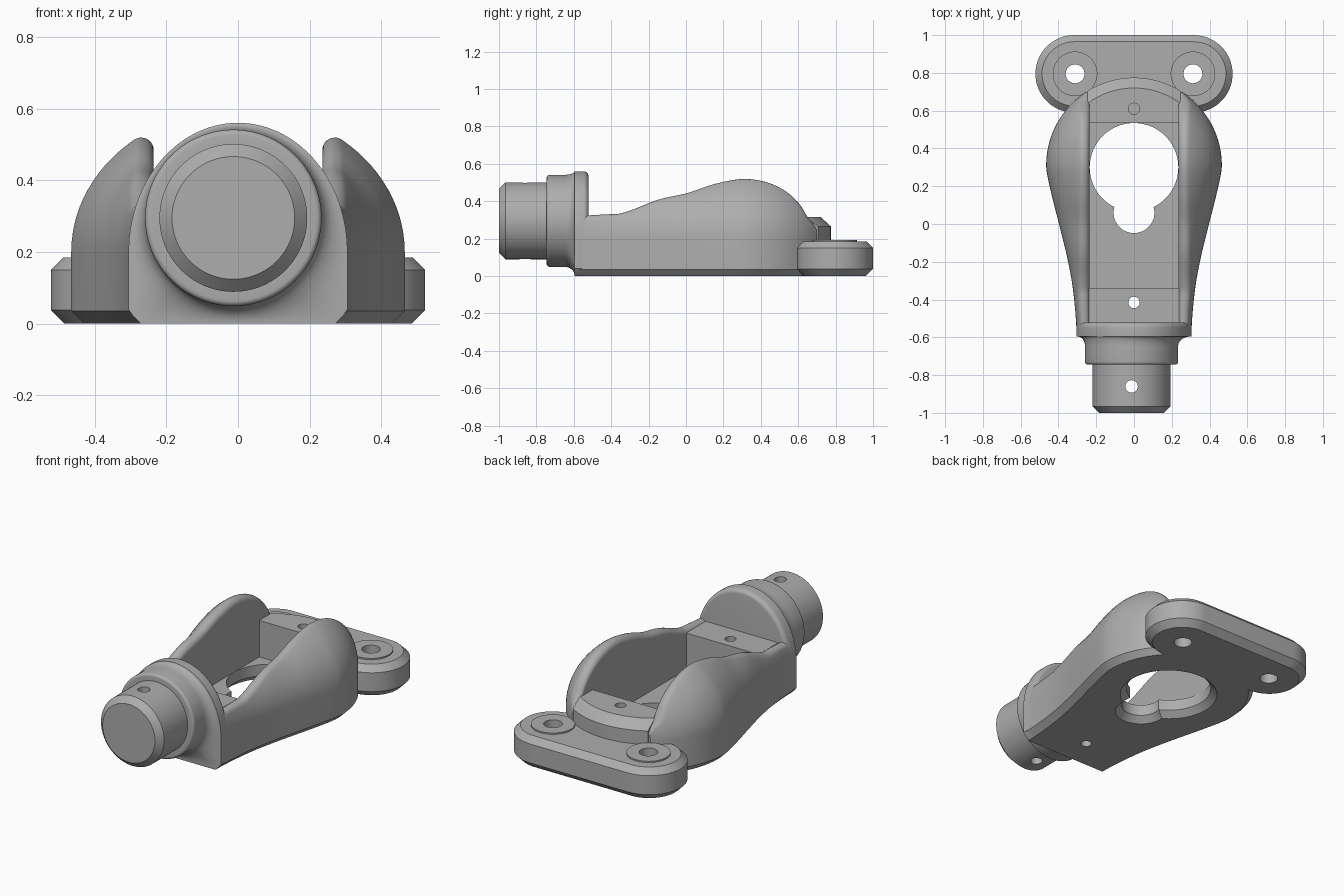
import bpy, bmesh
from math import sin, cos, pi, sqrt, hypot, radians
from mathutils import Vector

if "Cube" in bpy.data.objects:
    bpy.data.objects.remove(bpy.data.objects["Cube"])

grey = bpy.data.materials.new("plain grey")
grey.use_nodes = True
COLOUR = (0.42, 0.42, 0.42, 1)
grey.diffuse_color = COLOUR
grey.node_tree.nodes["Principled BSDF"].inputs["Base Color"].default_value = COLOUR

INNER = 0.235    # half width of the trough
SHOULDER = 0.2   # height where the sides start to curve in
CHAMFER = 0.035
DOME_Y = 0.31


def loft(name, rings):
    """Closed solid through a list of rings with equal point counts."""
    bm = bmesh.new()
    loops = [[bm.verts.new(p) for p in ring] for ring in rings]
    n = len(loops[0])
    for a, b in zip(loops, loops[1:]):
        for i in range(n):
            j = (i + 1) % n
            bm.faces.new((a[i], a[j], b[j], b[i]))
    bm.faces.new(loops[0])
    bm.faces.new(loops[-1])
    bmesh.ops.recalc_face_normals(bm, faces=bm.faces)
    mesh = bpy.data.meshes.new(name)
    bm.to_mesh(mesh)
    bm.free()
    obj = bpy.data.objects.new(name, mesh)
    mesh.materials.append(grey)
    bpy.context.collection.objects.link(obj)
    return obj


def lathe(name, x, y, profile, seg=96):
    """Solid turned about a vertical axis from (radius, height) pairs."""
    angles = [2 * pi * i / seg for i in range(seg)]
    return loft(name, [[(x + r * cos(a), y + r * sin(a), z) for a in angles]
                       for r, z in profile])


def block(name, x, y0, y1, z0, z1):
    return loft(name, [[(-x, y0, z), (x, y0, z), (x, y1, z), (-x, y1, z)]
                       for z in (z0, z1)])


def activate(obj):
    bpy.ops.object.select_all(action='DESELECT')
    obj.select_set(True)
    bpy.context.view_layer.objects.active = obj


def carve(obj, tools, operation='DIFFERENCE'):
    activate(obj)
    for tool in tools:
        mod = obj.modifiers.new("carve", 'BOOLEAN')
        mod.operation, mod.solver, mod.object = operation, 'EXACT', tool
        bpy.ops.object.modifier_apply(modifier=mod.name)


# Side walls: rounded section swept along the length, ending in a dome
WIDTHS = (0.303, 0.312, 0.330, 0.360, 0.397, 0.435, 0.465)
RISES = (0.33, 0.33, 0.32, 0.345, 0.345, 0.382, 0.40)


def smooth_value(table, y):
    t = min(max((y + 0.6) / 0.15, 0), len(table) - 1.001)
    i = int(t)
    t -= i
    p0, p1, p2, p3 = (table[min(max(k, 0), len(table) - 1)] for k in range(i - 1, i + 3))
    return p1 + t / 2 * (p2 - p0 + t * (2 * p0 - 5 * p1 + 4 * p2 - p3
                                        + t * (3 * (p1 - p2) + p3 - p0)))


def wall_section(y):
    w, b = smooth_value(WIDTHS, y), smooth_value(RISES, y)
    if y > DOME_Y:
        k = sqrt(1 - ((y - DOME_Y) / w) ** 2)
        w, b = w * k, b * k
    r = min(0.035, (w - INNER) * 0.4)

    def on_curve(t):
        nx, nz = cos(t) / w, sin(t) / b
        d = hypot(nx, nz)
        return w * cos(t), SHOULDER + b * sin(t), nx / d, nz / d

    # Find where the tip rounding meets the outer curve
    lo, hi = 0, pi / 2
    for _ in range(30):
        mid = (lo + hi) / 2
        px, pz, nx, nz = on_curve(mid)
        lo, hi = (mid, hi) if px - r * nx > INNER + r else (lo, mid)
    cz = pz - r * nz
    start = Vector((1, 0)).angle(Vector((nx, nz)))
    pts = [(INNER, 0), (max(w - CHAMFER, INNER + 0.002), 0), (w, CHAMFER)]
    pts += [on_curve(lo * i / 14)[:2] for i in range(15)]
    for i in range(1, 11):
        a = start + (pi - start) * i / 10
        pts.append((INNER + r + r * cos(a), cz + r * sin(a)))
    return pts


STEPS = 64
walls = []
for side, sign in (("left", 1), ("right", -1)):
    ys = [-0.57 + 1.268 * i / STEPS for i in range(STEPS + 1)]
    walls.append(loft(side + "_wall", [[(sign * x, y, z) for x, z in wall_section(y)]
                                       for y in ys]))

# Trough floor with the raised front step
side_profile = [(-0.56, 0), (0.54, 0), (0.54, 0.1), (-0.34, 0.1), (-0.34, 0.315), (-0.56, 0.315)]
floor = loft("trough_floor", [[(x, y, z) for y, z in side_profile] for x in (-0.237, 0.237)])

# Rear cross bar: slice of a chamfered disc
bar = lathe("rear_bar", 0, DOME_Y, [(0.43, 0), (0.465, CHAMFER), (0.465, 0.265), (0.41, 0.315)], 160)
limit = block("bar_limit", 0.245, 0.535, 1, -0.1, 1)
carve(bar, [limit], 'INTERSECT')

# Mounting plate with round ends and shallow bosses
def stadium(inset, z):
    pts = []
    for sign in (1, -1):
        for i in range(33):
            a = -pi / 2 + pi * i / 32
            pts.append((sign * (0.317 + (0.205 - inset) * cos(a)),
                        0.795 + sign * (0.205 - inset) * sin(a), z))
    return pts


plate = loft("mounting_plate", [stadium(i, z) for i, z in
                                ((0.038, 0), (0, 0.038), (0, 0.15), (0.035, 0.185))])
bosses = [lathe(n, x, 0.795, [(0.118, 0.17), (0.118, 0.193)], 64)
          for n, x in (("left_boss", 0.312), ("right_boss", -0.312))]

# Flange, neck and shaft as one loft along the length
CX, CZ, SEG = -0.013, 0.295, 144


def flange_point(a):
    lo, hi = 0, 0.6
    for _ in range(24):
        r = (lo + hi) / 2
        x, z = abs(r * cos(a)), CZ + r * sin(a)
        inside = z > 0 and x < 0.305 and x - z < 0.27
        if z > SHOULDER:
            inside = (x / 0.305) ** 2 + ((z - SHOULDER) / 0.36) ** 2 < 1
        lo, hi = (r, hi) if inside else (lo, r)
    return Vector((lo * cos(a), CZ + lo * sin(a)))


angles = [2 * pi * i / SEG for i in range(SEG)]
flange = [flange_point(a) for a in angles]
middle = Vector((0, CZ))
rings = []


def add_ring(y, blend, size):
    ring = []
    for a, f in zip(angles, flange):
        circle = Vector((CX + size * cos(a), CZ + size * sin(a)))
        outer = f if blend else middle + (f - middle) * size
        p = outer.lerp(circle, blend)
        ring.append((p.x, y, p.y))
    rings.append(ring)


for i in range(7):      # rounded rear rim
    a = pi / 2 * i / 6
    add_ring(-0.522 - 0.028 * (1 - cos(a)), 0, 0.91 + 0.09 * sin(a))
add_ring(-0.595, 0, 1)
for i in range(1, 10):  # hollow fillet into the neck
    a = pi / 2 * (1 - i / 9)
    add_ring(-0.65 + 0.055 * sin(a), cos(a), 0.246)
for i in range(6):      # rounded neck edge
    a = pi / 2 * i / 5
    add_ring(-0.73 - 0.015 * sin(a), 1, 0.231 + 0.015 * cos(a))
for y, r in ((-0.745, 0.206), (-0.965, 0.206), (-1, 0.171)):
    add_ring(y, 1, r)
shaft = loft("flange_and_shaft", rings)


# Holes
def drill(x, y, r, z0=-0.1, z1=0.8):
    return lathe("drill", x, y, [(r, z0), (r, z1)], 40)


def chamfered_hole(y, r):
    return lathe("drill", 0, y, [(r + CHAMFER + 0.05, -0.05), (r, CHAMFER), (r, 0.2)])


keyhole = [chamfered_hole(0.3, 0.2345), chamfered_hole(0.06, 0.108)]
step_hole, bar_hole = drill(0, -0.415, 0.03), drill(0, 0.61, 0.03, 0.2)
shaft_hole = drill(CX, -0.86, 0.033)
plate_holes = [drill(x, 0.795, 0.05) for x in (0.312, -0.312)]

carve(floor, keyhole + [step_hole])
for wall in walls:
    carve(wall, keyhole[:1])
carve(bar, [keyhole[0], bar_hole])
carve(shaft, [shaft_hole])
carve(plate, plate_holes)
for boss, hole in zip(bosses, plate_holes):
    carve(boss, [hole])
for tool in keyhole + plate_holes + [step_hole, bar_hole, shaft_hole, limit]:
    bpy.data.objects.remove(tool)

for part in walls + bosses + [floor, bar, plate, shaft]:
    activate(part)
    bpy.ops.object.shade_smooth_by_angle(angle=radians(28))
